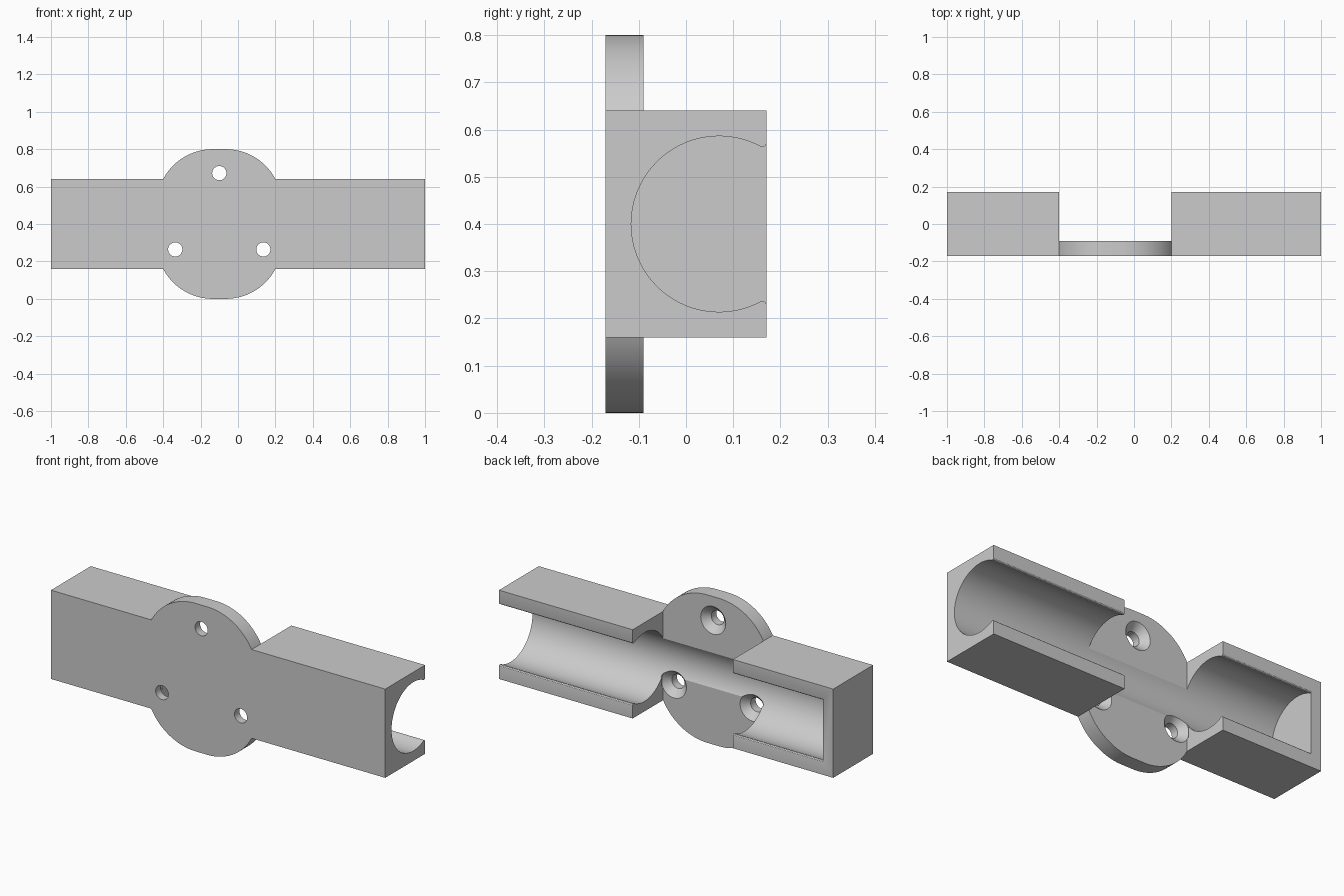
import bpy, bmesh, math
from mathutils import Vector

cube = bpy.data.objects.get("Cube")
if cube:
    bpy.data.objects.remove(cube, do_unlink=True)

grey = bpy.data.materials.new("light grey")
grey.use_nodes = True
colour = (0.6, 0.6, 0.6, 1)
grey.diffuse_color = colour
grey.node_tree.nodes["Principled BSDF"].inputs["Base Color"].default_value = colour

FRONT, BACK, PLATE_BACK = -0.17, 0.17, -0.09
MID_X, MID_Z = -0.1, 0.4


def prism(name, points, shift):
    """Extrude a closed outline along a vector."""
    bm = bmesh.new()
    face = bm.faces.new([bm.verts.new(p) for p in points])
    new = bmesh.ops.extrude_face_region(bm, geom=[face])["geom"]
    bmesh.ops.translate(bm, vec=Vector(shift),
                        verts=[v for v in new if isinstance(v, bmesh.types.BMVert)])
    bmesh.ops.recalc_face_normals(bm, faces=bm.faces)
    mesh = bpy.data.meshes.new(name)
    bm.to_mesh(mesh)
    bm.free()
    mesh.materials.append(grey)
    obj = bpy.data.objects.new(name, mesh)
    bpy.context.collection.objects.link(obj)
    return obj


def cut(target, cutter):
    """Subtract a cutter and discard it."""
    mod = target.modifiers.new("cut", "BOOLEAN")
    mod.operation, mod.solver, mod.object = "DIFFERENCE", "EXACT", cutter
    bpy.context.view_layer.objects.active = target
    bpy.ops.object.modifier_apply(modifier=mod.name)
    bpy.data.objects.remove(cutter, do_unlink=True)


# Front outline: long bar with a rounded flange above and below
radius, flat, corner = 0.3, 0.035, (0.3, 0.24)
end = math.atan2(corner[1] - 0.4 + radius, corner[0] - flat)
arc = [corner]
for i in range(1, 25):
    a = end + (math.pi / 2 - end) * i / 24
    arc.append((flat + radius * math.cos(a), 0.4 - radius + radius * math.sin(a)))
top = [(1 - MID_X, 0.24)] + arc + [(-x, z) for x, z in reversed(arc)] + [(-1 - MID_X, 0.24)]
outline = top + [(x, -z) for x, z in reversed(top)]
holder = prism("holder_body", [(MID_X + x, FRONT, MID_Z + z) for x, z in outline],
               (0, BACK - FRONT, 0))

# Open middle behind the flange plate
slot = [(-0.4, PLATE_BACK), (0.2, PLATE_BACK), (0.2, 0.3), (-0.4, 0.3)]
cut(holder, prism("slot_cutter", [(x, y, -0.2) for x, y in slot], (0, 0, 1.2)))

# Snap-in channel with rounded lips, closed at the right end
centre_y, r = 0.07, 0.186
lip = math.radians(62)
channel = []
for i in range(65):
    a = lip + (2 * math.pi - 2 * lip) * i / 64
    channel.append((centre_y + r * math.cos(a), r * math.sin(a)))
lips = [(0.25, 0.174), (0.171, 0.174), (0.1695, 0.168), (0.166, 0.1645), (0.162, 0.1635)]
channel = lips + channel + [(y, -z) for y, z in reversed(lips)]
cut(holder, prism("channel_cutter", [(-0.94, y, MID_Z + z) for y, z in channel], (2.2, 0, 0)))

# Three countersunk screw holes, turned from one profile
hole_profile = [(0.038, -0.25), (0.038, -0.127), (0.075, PLATE_BACK), (0.075, -0.08)]
for k in range(3):
    a = math.radians(90 + 120 * k)
    x, z = MID_X + 0.272 * math.cos(a), MID_Z + 0.272 * math.sin(a)
    bm = bmesh.new()
    rings = [[bm.verts.new((x + hr * math.cos(t * math.pi / 20), y,
                            z + hr * math.sin(t * math.pi / 20))) for t in range(40)]
             for hr, y in hole_profile]
    for low, high in zip(rings, rings[1:]):
        for t in range(40):
            n = (t + 1) % 40
            bm.faces.new((low[t], low[n], high[n], high[t]))
    bm.faces.new(rings[0])
    bm.faces.new(rings[-1])
    bmesh.ops.recalc_face_normals(bm, faces=bm.faces)
    mesh = bpy.data.meshes.new("screw_cutter")
    bm.to_mesh(mesh)
    bm.free()
    mesh.materials.append(grey)
    cutter = bpy.data.objects.new("screw_cutter", mesh)
    bpy.context.collection.objects.link(cutter)
    cut(holder, cutter)

# Smooth curves, sharp edges
bpy.ops.object.select_all(action="DESELECT")
holder.select_set(True)
bpy.context.view_layer.objects.active = holder
bpy.ops.object.shade_smooth_by_angle(angle=math.radians(25))
